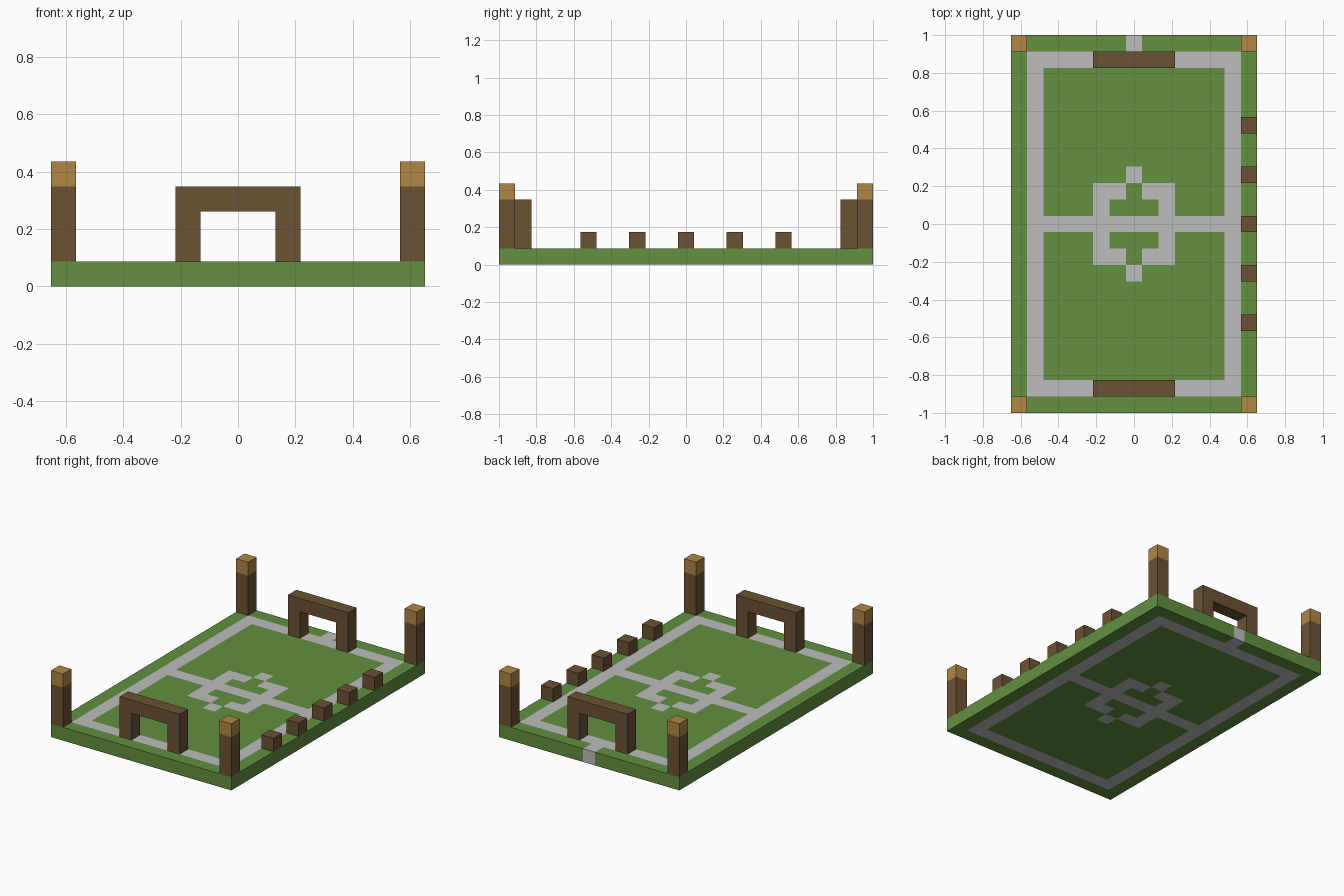
import bpy
import bmesh
from mathutils import Vector

cube = bpy.data.objects.get("Cube")
if cube:
    bpy.data.objects.remove(cube, do_unlink=True)

COLS, ROWS = 15, 23
U = 2 / ROWS  # one block


def material(name, rgb):
    mat = bpy.data.materials.new(name)
    mat.use_nodes = True
    mat.diffuse_color = (*rgb, 1)
    mat.node_tree.nodes["Principled BSDF"].inputs["Base Color"].default_value = (*rgb, 1)
    return mat


GRASS = material("grass green", (0.122, 0.279, 0.05))
CHALK = material("line grey", (0.51, 0.51, 0.51))
WOOD = material("dark wood", (0.147, 0.085, 0.034))
CAP = material("light wood", (0.434, 0.242, 0.06))


def finish(name, bm, *mats):
    bmesh.ops.recalc_face_normals(bm, faces=bm.faces)
    mesh = bpy.data.meshes.new(name)
    bm.to_mesh(mesh)
    bm.free()
    for mat in mats:
        mesh.materials.append(mat)
    obj = bpy.data.objects.new(name, mesh)
    bpy.context.collection.objects.link(obj)
    return obj


def block(name, x, y, bottom, top, mat):
    """Column one block wide, placed in block units."""
    bm = bmesh.new()
    bmesh.ops.create_cube(bm, size=U)
    bmesh.ops.scale(bm, vec=(1, 1, top - bottom), verts=bm.verts)
    bmesh.ops.translate(bm, vec=Vector((x, y, (bottom + top) / 2)) * U, verts=bm.verts)
    return finish(name, bm, mat)


def is_line(x, y):
    """Whether the pitch cell belongs to a painted line."""
    x, up, y = abs(x), y, abs(y)
    border = (x == 6 and y <= 10) or (y == 10 and x <= 6)
    halfway = y == 0 and x <= 6
    ring = (x == 2 and y <= 2) or (x == 1 and y == 2) or (x == 0 and y == 3)
    return border or halfway or ring or (x == 0 and up == 11)


# Pitch slab, with lines running through its full thickness
bm = bmesh.new()
bmesh.ops.create_grid(bm, x_segments=COLS, y_segments=ROWS, size=0.5)
bmesh.ops.scale(bm, vec=(COLS * U, ROWS * U, 1), verts=bm.verts)
raised = bmesh.ops.extrude_face_region(bm, geom=bm.faces[:], use_keep_orig=True)
bmesh.ops.translate(bm, vec=(0, 0, U),
                    verts=[v for v in raised["geom"] if isinstance(v, bmesh.types.BMVert)])
bmesh.ops.recalc_face_normals(bm, faces=bm.faces)
for face in bm.faces:
    inside = (face.calc_center_median() - face.normal * U / 2) / U
    face.material_index = int(is_line(round(inside.x), round(inside.y)))
finish("pitch", bm, GRASS, CHALK)

# Corner posts with light caps
for side, x in (("right", -7), ("left", 7)):
    for end, y in (("front", -11), ("back", 11)):
        block(f"{end}_{side}_post", x, y, 1, 4, WOOD)
        block(f"{end}_{side}_post_cap", x, y, 4, 5, CAP)

# Goals: an arch outline extruded one block deep
ARCH = ((-2.5, 1), (-2.5, 4), (2.5, 4), (2.5, 1), (1.5, 1), (1.5, 3), (-1.5, 3), (-1.5, 1))
for end, y in (("front", -10), ("back", 10)):
    bm = bmesh.new()
    outline = bm.faces.new([bm.verts.new((x * U, (y - 0.5) * U, z * U)) for x, z in ARCH])
    deep = bmesh.ops.extrude_face_region(bm, geom=[outline], use_keep_orig=True)
    bmesh.ops.translate(bm, vec=(0, U, 0),
                        verts=[v for v in deep["geom"] if isinstance(v, bmesh.types.BMVert)])
    finish(f"{end}_goal", bm, WOOD)

# Row of seats along the left side
for i in range(5):
    block(f"seat_{i + 1}", 7, (i - 2) * 3, 1, 2, WOOD)
